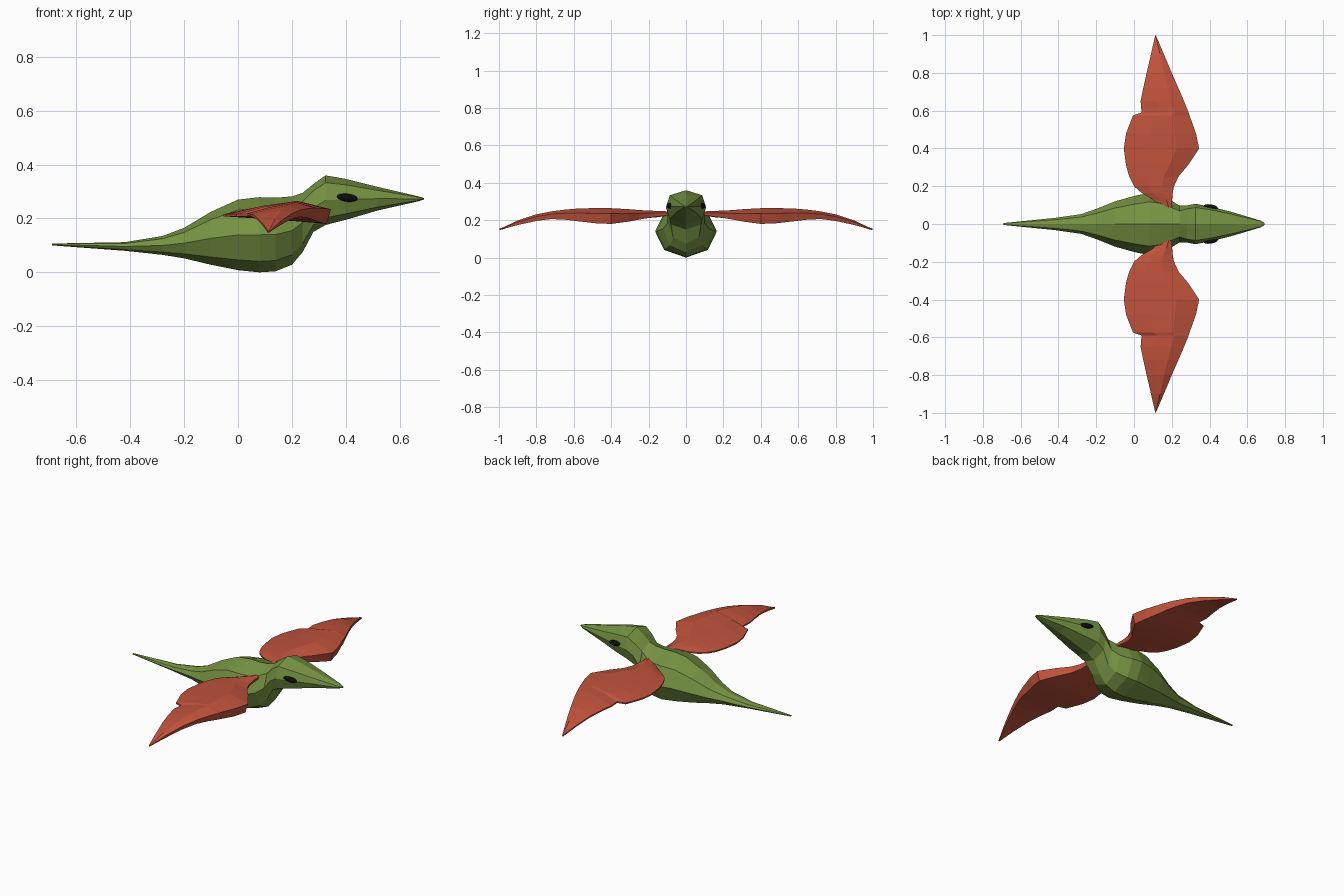
import bpy, bmesh
from math import sin, cos, pi, radians

cube = bpy.data.objects.get("Cube")
if cube:
    bpy.data.objects.remove(cube, do_unlink=True)


def material(name, rgb):
    m = bpy.data.materials.new(name)
    m.use_nodes = True
    m.diffuse_color = (*rgb, 1)
    m.node_tree.nodes["Principled BSDF"].inputs["Base Color"].default_value = (*rgb, 1)
    return m


green = material("leaf green", (0.18, 0.29, 0.055))
red = material("brick red", (0.53, 0.085, 0.045))
black = material("eye black", (0.004, 0.004, 0.004))


def loft(name, rings, mat):
    """Skin a list of equal-length point rings and cap both ends."""
    bm = bmesh.new()
    loops = [[bm.verts.new(p) for p in ring] for ring in rings]
    n = len(loops[0])
    for a, b in zip(loops, loops[1:]):
        for i in range(n):
            j = (i + 1) % n
            bm.faces.new((a[i], a[j], b[j], b[i]))
    bm.faces.new(loops[0])
    bm.faces.new(loops[-1])
    bmesh.ops.recalc_face_normals(bm, faces=bm.faces)
    mesh = bpy.data.meshes.new(name)
    bm.to_mesh(mesh)
    bm.free()
    mesh.materials.append(mat)
    obj = bpy.data.objects.new(name, mesh)
    bpy.context.collection.objects.link(obj)
    return obj


# Body from tail tip to beak tip: x, bottom, top, half width
body = [
    (-0.69, .100, .107, .005), (-.42, .080, .112, .032),
    (-.28, .065, .135, .052), (-.2, .052, .165, .08),
    (-.1, .028, .225, .12), (0, .008, .270, .148),
    (.08, .0, .279, .165), (.14, .004, .277, .155),
    (.2, .028, .282, .122), (.24, .075, .295, .098),
    (.28, .150, .328, .098), (.325, .176, .360, .107),
    (.4, .195, .347, .093), (.52, .230, .317, .063),
    (.67, .264, .282, .018), (.69, .270, .276, .006),
]


def body_ring(x, low, high, half):
    mid, tall = (low + high) / 2, (high - low) / 2
    boxy = 1.15 if x > .27 else 1  # the head is squarer than the belly
    pts = []
    for k in range(8):
        a = k * pi / 4
        wide = boxy if k % 2 else 1
        pts.append((x, half * wide * cos(a), mid + tall * sin(a)))
    return pts


loft("body", [body_ring(*s) for s in body], green)

# Wing from root to tip: y, leading x, trailing x, crest z, underside z, trailing z
wing = [
    (.07, .200, .16, .245, .228, .23), (.13, .202, .10, .249, .222, .222),
    (.165, .205, .04, .250, .217, .217), (.2, .212, .0, .251, .212, .215),
    (.25, .235, -.025, .254, .203, .213), (.31, .285, -.042, .259, .192, .212),
    (.4, .345, -.054, .264, .180, .211), (.48, .328, -.042, .265, .183, .211),
    (.575, .294, -.005, .262, .194, .211), (.59, .289, .04, .261, .196, .213),
    (.65, .265, .035, .256, .203, .214), (.72, .235, .049, .247, .206, .211),
    (.8, .200, .067, .231, .196, .202), (.9, .158, .09, .198, .174, .178),
    (.998, .116, .112, .152, .148, .149),
]


def wing_ring(side, y, lead, trail, crest, low, back):
    def point(t, z):
        return (trail + (lead - trail) * t, side * y, z)

    edge = low + (crest - low) * .65
    return [point(1, edge), point(.7, crest), point(.35, crest * .65 + back * .35),
            point(0, back + .005), point(0, back - .003),
            point(.5, (low + back) / 2), point(.96, low)]


for side, label in ((1, "left"), (-1, "right")):
    loft(label + "_wing", [wing_ring(side, *s) for s in wing], red)

    # Eyes: flattened balls on the sides of the head
    bpy.ops.mesh.primitive_uv_sphere_add(segments=16, ring_count=8, radius=1,
                                         location=(.405, side * .088, .277))
    eye = bpy.context.object
    eye.name = label + "_eye"
    eye.scale = (.04, .016, .015)
    eye.rotation_euler = (0, radians(6), radians(-8 * side))
    eye.data.materials.append(black)
    bpy.ops.object.shade_smooth_by_angle()
